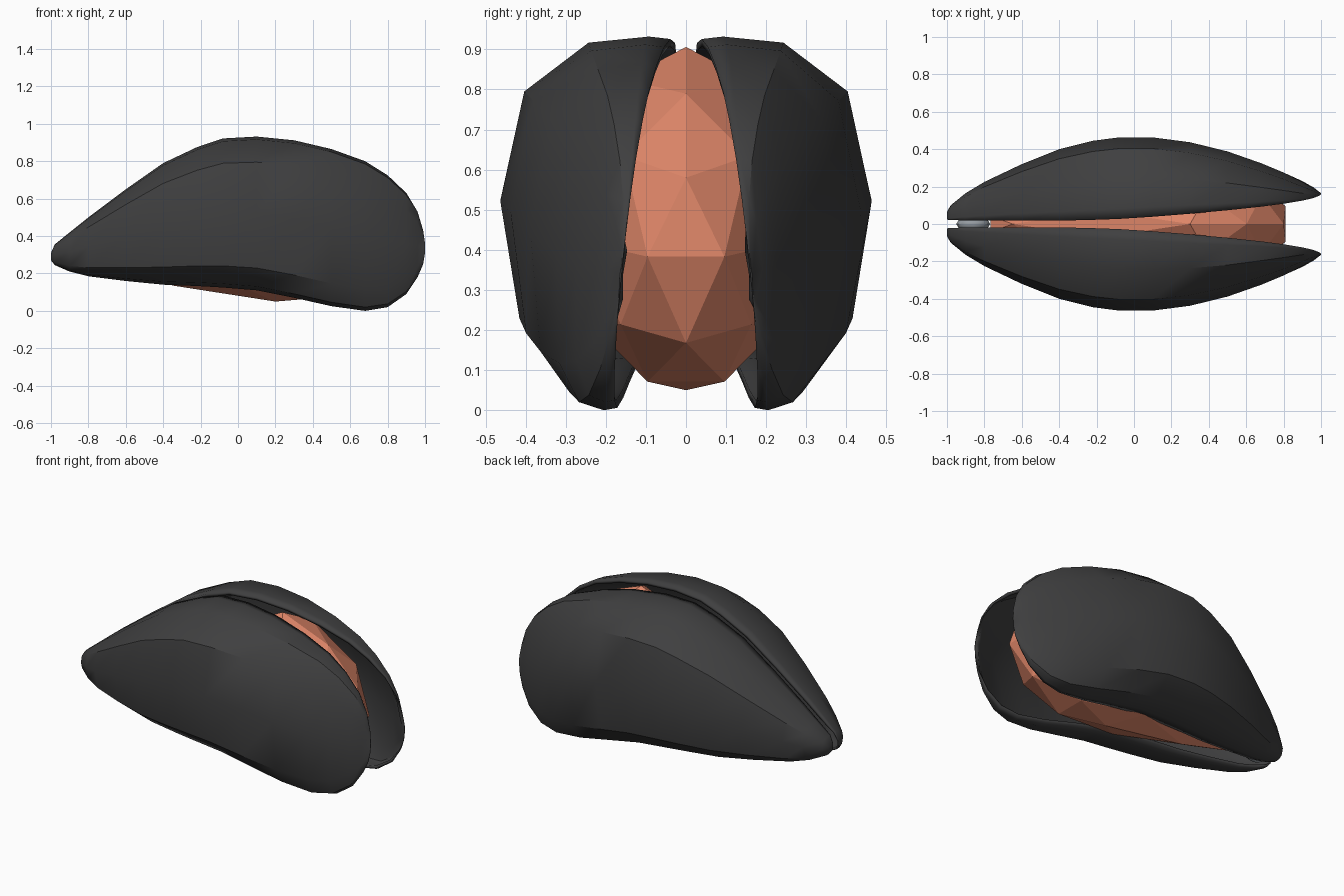
import bpy, bmesh, math
from mathutils import Vector, Matrix

if "Cube" in bpy.data.objects:
    bpy.data.objects.remove(bpy.data.objects["Cube"])


def material(name, rgb):
    m = bpy.data.materials.new(name)
    m.diffuse_color = (*rgb, 1)
    m.use_nodes = True
    m.node_tree.nodes["Principled BSDF"].inputs["Base Color"].default_value = m.diffuse_color
    return m


shell_mat = material("charcoal shell", (0.05, 0.05, 0.051))
flesh_mat = material("orange flesh", (0.74, 0.24, 0.14))
hinge_mat = material("grey hinge", (0.30, 0.33, 0.36))


def finish(name, bm, mat):
    me = bpy.data.meshes.new(name)
    bm.to_mesh(me)
    bm.free()
    me.materials.append(mat)
    ob = bpy.data.objects.new(name, me)
    bpy.context.collection.objects.link(ob)
    return ob


def smooth(ob, angle):
    bpy.ops.object.select_all(action='DESELECT')
    ob.select_set(True)
    bpy.context.view_layer.objects.active = ob
    bpy.ops.object.shade_smooth_by_angle(angle=math.radians(angle))


# Shell stations along the length: x, top z, bottom z, outermost y
STATIONS = [
    (-1.0, .31, .27, .065), (-.98, .355, .245, .10), (-.9, .42, .21, .165),
    (-.8, .50, .185, .225), (-.6, .65, .16, .32), (-.4, .79, .14, .40),
    (-.22, .875, .133, .445), (-.08, .922, .125, .463), (.1, .932, .11, .463),
    (.3, .912, .07, .437), (.5, .865, .025, .388), (.68, .80, 0, .325),
    (.8, .725, .02, .275), (.9, .63, .09, .225), (.96, .53, .18, .19),
    (.99, .43, .25, .167), (1.0, .36, .31, .16)]
# Cross-section from top rim to bottom rim: height and depth fractions
SECTION = [(.985, 0), (1, .14), (.963, .53), (.667, .916), (0, 1),
           (-.71, .80), (-.95, .50), (-1, .17), (-.985, 0)]


def rim(x, z):
    # tilted plane of the open edge
    return .1245 + .07 * x - .10 * z


def shell(name, side):
    bm = bmesh.new()
    rows = []
    for x, top, bot, outer in STATIONS:
        mid, half = (top + bot) / 2, (top - bot) / 2
        depth = max(outer - rim(x, mid), .004)
        row = []
        for h, d in SECTION:
            z = mid + h * half
            row.append(bm.verts.new((x, side * (rim(x, z) + d * depth), z)))
        rows.append(row)

    def face(vs):
        bm.faces.new(vs if side > 0 else vs[::-1])

    for a, b in zip(rows, rows[1:]):
        for j in range(len(SECTION) - 1):
            face([a[j], b[j], b[j + 1], a[j + 1]])
    face(rows[0])
    face(rows[-1][::-1])
    ob = finish(name, bm, shell_mat)
    smooth(ob, 35)
    mod = ob.modifiers.new("thickness", 'SOLIDIFY')
    mod.thickness = .018
    mod.offset = -1
    mod.thickness_clamp = 1
    return ob


shell("back_shell", 1)
shell("front_shell", -1)

# Flesh: faceted blob, tapered towards the hinge
bm = bmesh.new()
bmesh.ops.create_icosphere(bm, subdivisions=2, radius=1)
for v in bm.verts:
    x, y, z = v.co
    left = min(x, 0)
    taper = 1 + .6 * left
    v.co = (.25 + x * (1.07 if x < 0 else .59),
            y * .31 * taper,
            .478 - .1 * max(x, 0) + .18 * left + z * .428 * taper)
    v.co.x += .05 * z * taper
finish("flesh", bm, flesh_mat)

# Hinge ligament joining the shells at the narrow end
bm = bmesh.new()
bmesh.ops.create_uvsphere(bm, u_segments=12, v_segments=8, radius=1,
                          matrix=Matrix.Translation((-.86, 0, .295))
                          @ Matrix.Diagonal((.09, .045, .075, 1)))
smooth(finish("hinge", bm, hinge_mat), 40)
